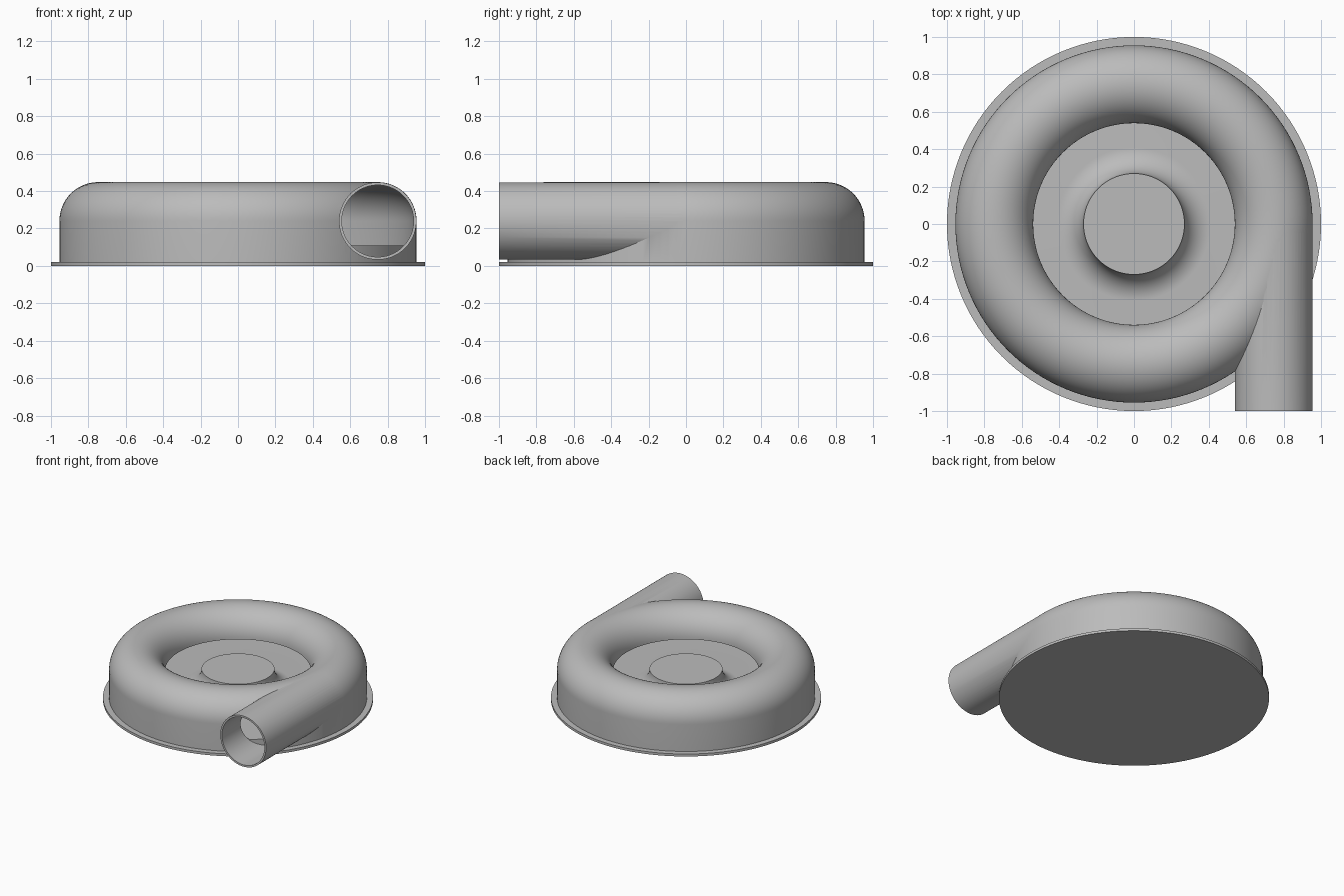
import bpy, bmesh, math
from mathutils import Matrix

cube = bpy.data.objects.get("Cube")
if cube:
    bpy.data.objects.remove(cube, do_unlink=True)

grey = bpy.data.materials.new("plain_grey")
grey.use_nodes = True
COLOUR = (0.5, 0.5, 0.5, 1)
grey.diffuse_color = COLOUR
grey.node_tree.nodes["Principled BSDF"].inputs["Base Color"].default_value = COLOUR

TUBE_R, TUBE_Z = 0.747, 0.24     # centre of the scroll's cross-section
TUBE, WALL = 0.208, 0.014        # its radius and wall thickness


def add_object(name, bm):
    bmesh.ops.recalc_face_normals(bm, faces=bm.faces)
    mesh = bpy.data.meshes.new(name)
    bm.to_mesh(mesh)
    bm.free()
    mesh.materials.append(grey)
    obj = bpy.data.objects.new(name, mesh)
    bpy.context.collection.objects.link(obj)
    return obj


def arc(cx, cz, r, start, end, steps):
    angles = [math.radians(start + (end - start) * i / steps) for i in range(steps + 1)]
    return [(cx + r * math.cos(a), cz + r * math.sin(a)) for a in angles]


def revolve(name, profile, closed=False):
    """Turn an (r, z) profile around the z axis."""
    bm = bmesh.new()
    verts = [bm.verts.new((r, 0, z)) for r, z in profile]
    pairs = list(zip(verts, verts[1:]))
    if closed:
        pairs.append((verts[-1], verts[0]))
    edges = [bm.edges.new(p) for p in pairs]
    bmesh.ops.spin(bm, geom=verts + edges, cent=(0, 0, 0), axis=(0, 0, 1),
                   angle=math.tau, steps=128)
    bmesh.ops.remove_doubles(bm, verts=bm.verts, dist=1e-5)
    return add_object(name, bm)


def outlet_cylinder(name, radius, y0, y1):
    bm = bmesh.new()
    place = Matrix.Translation((TUBE_R, (y0 + y1) / 2, TUBE_Z)) @ Matrix.Rotation(math.pi / 2, 4, 'X')
    bmesh.ops.create_cone(bm, cap_ends=True, segments=72, radius1=radius,
                          radius2=radius, depth=y1 - y0, matrix=place)
    return add_object(name, bm)


def combine(target, tool, operation):
    tool.hide_render = True
    mod = target.modifiers.new(operation.lower(), 'BOOLEAN')
    mod.operation, mod.solver, mod.object = operation, 'EXACT', tool
    bpy.context.view_layer.objects.active = target
    bpy.ops.object.modifier_apply(modifier=mod.name)
    bpy.data.objects.remove(tool, do_unlink=True)


# Mounting flange
flange = revolve("base_flange", [(0, 0), (1, 0), (1, 0.02), (0, 0.02)])

# Scroll housing with tangential outlet, then hollowed out
outer, inner = TUBE_R + TUBE, TUBE_R - TUBE
housing = revolve("scroll_housing", [(inner, 0.015), (outer, 0.015)]
                  + arc(TUBE_R, TUBE_Z, TUBE, 0, 180, 32), closed=True)
combine(housing, outlet_cylinder("outlet_pipe", TUBE - 0.001, -1, 0), 'UNION')
chamber = revolve("chamber_cutter", [(0.45, 0.03), (outer - WALL, 0.03)]
                  + arc(TUBE_R, TUBE_Z, TUBE - WALL, 0, 180, 32)
                  + [(0.45, TUBE_Z)], closed=True)
combine(housing, chamber, 'DIFFERENCE')
combine(housing, outlet_cylinder("bore_cutter", TUBE - WALL - 0.002, -1.1, 0), 'DIFFERENCE')

# Inner floor flaring up into the central hub
hub = revolve("hub_and_floor", [(0, 0.015), (0.945, 0.015), (0.945, 0.11)]
              + arc(0.41, 0.25, 0.14, 270, 180, 16) + [(0, 0.25)])

# Smooth shading with crisp rims
for obj in (flange, housing, hub):
    bpy.ops.object.select_all(action='DESELECT')
    obj.select_set(True)
    bpy.context.view_layer.objects.active = obj
    bpy.ops.object.shade_smooth_by_angle(angle=math.radians(30))
